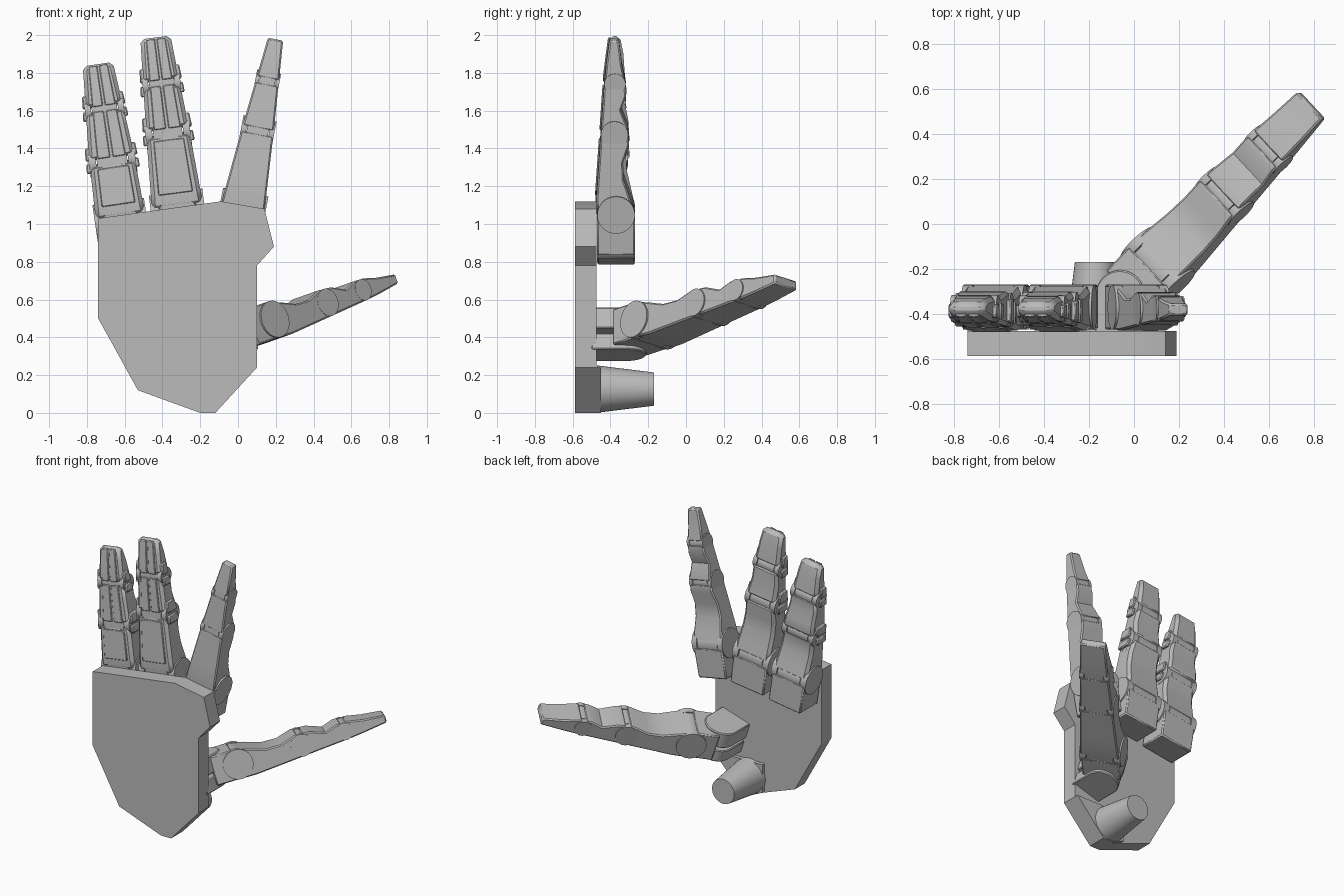
import bpy, bmesh, math
from mathutils import Matrix, Vector

cube = bpy.data.objects.get("Cube")
if cube:
    bpy.data.objects.remove(cube, do_unlink=True)

grey = bpy.data.materials.new("plain_grey")
grey.use_nodes = True
grey.diffuse_color = (0.5, 0.5, 0.5, 1)
grey.node_tree.nodes["Principled BSDF"].inputs["Base Color"].default_value = (0.5, 0.5, 0.5, 1)


def finish(name, bm, matrix=None, bevel=0):
    bmesh.ops.recalc_face_normals(bm, faces=bm.faces)
    me = bpy.data.meshes.new(name)
    bm.to_mesh(me)
    bm.free()
    me.materials.append(grey)
    ob = bpy.data.objects.new(name, me)
    bpy.context.collection.objects.link(ob)
    if matrix:
        ob.matrix_world = matrix
    if bevel:
        mod = ob.modifiers.new("edge", 'BEVEL')
        mod.width = bevel
        mod.segments = 1
        mod.limit_method = 'ANGLE'
        mod.angle_limit = math.radians(45)
    bpy.ops.object.select_all(action='DESELECT')
    ob.select_set(True)
    bpy.context.view_layer.objects.active = ob
    bpy.ops.object.shade_smooth_by_angle(angle=math.radians(28))


def extrude(name, points, depth, matrix=None, bevel=0):
    """Extrude a closed loop of 3D points by a vector."""
    bm = bmesh.new()
    face = bm.faces.new([bm.verts.new(p) for p in points])
    ext = bmesh.ops.extrude_face_region(bm, geom=[face])
    bmesh.ops.translate(bm, vec=Vector(depth),
                        verts=[g for g in ext["geom"] if isinstance(g, bmesh.types.BMVert)])
    finish(name, bm, matrix, bevel)


def lerp(table, u):
    for (a, va), (b, vb) in zip(table, table[1:]):
        if u <= b:
            return va + (vb - va) * (u - a) / (b - a)
    return table[-1][1]


# Finger side profiles: straight outer face, wavy inner face (fraction of length, offset)
OUTER = [(-1, -0.1), (0, -0.1), (0.08, -0.105), (0.8, -0.06), (1, -0.035)]
INNER = [(-1, 0.1), (0, 0.1), (0.1, 0.082), (0.22, 0.056), (0.32, 0.052), (0.42, 0.07),
         (0.5, 0.066), (0.6, 0.048), (0.7, 0.055), (0.78, 0.046), (0.9, 0.038), (1, 0.02)]
INNER_WAVY = [(-1, 0.1), (0, 0.1), (0.1, 0.072), (0.2, 0.04), (0.3, 0.037), (0.4, 0.068),
              (0.5, 0.062), (0.6, 0.025), (0.68, 0.052), (0.76, 0.05), (0.86, 0.03), (1, 0.015)]


def finger(name, matrix, length, widths, joints, root, armoured):
    half = [(-1, widths[0] * 0.95), (-0.1, widths[0]), (0, widths[0]),
            (0.45, widths[1]), (1, widths[2])]
    inner = INNER if armoured else INNER_WAVY
    edge = 0.02 if armoured else 0.008

    def loft(part, u0, u1, w0, w1, lo=None, hi=None, bevel=0.0):
        """Loft rectangular rings along the finger between two fractions."""
        bm = bmesh.new()
        rings = []
        stops = [u for u, v in inner if u0 + 0.01 < u < u1 - 0.01]
        for u in [u0] + stops + [u1]:
            h, a, b = lerp(half, u), lerp(OUTER, u), lerp(inner, u)
            va = lo(a, b) if lo else a
            vb = hi(a, b) if hi else b
            rings.append([bm.verts.new((u * length, v, w * h)) for v, w in
                          ((va, w0), (va, w1), (vb, w1), (vb, w0))])
        for r, s in zip(rings, rings[1:]):
            for i in range(4):
                j = (i + 1) % 4
                bm.faces.new((r[i], r[j], s[j], s[i]))
        bm.faces.new(rings[0])
        bm.faces.new(rings[-1])
        finish(name + "_" + part, bm, matrix, bevel)

    def barrel(part, u, w0, w1, scale):
        h, a, b = lerp(half, u), lerp(OUTER, u), lerp(inner, u)
        bm = bmesh.new()
        bmesh.ops.create_cone(bm, cap_ends=True, segments=32, radius1=(b - a) / 2 * scale,
                              radius2=(b - a) / 2 * scale, depth=(w1 - w0) * h)
        bmesh.ops.translate(bm, verts=bm.verts, vec=(u * length, (a + b) / 2, (w0 + w1) / 2 * h))
        finish(name + "_" + part, bm, matrix)

    # Root block with the first knuckle
    loft("root_block", -root / length, -0.015, -0.95, 0.95, bevel=0.008)
    starts = [0] + list(joints)
    ends = list(joints) + [1]
    for k, (u0, u1) in enumerate(zip(starts, ends)):
        tag = ("lower", "middle", "tip")[k]
        # Knuckle: narrow barrel between two side discs
        barrel(tag + "_barrel", u0, -0.66, 0.66, 0.97)
        for s in (-1, 1):
            barrel(tag + "_disc", u0, min(s * 0.7, s * 1.02), max(s * 0.7, s * 1.02), 1.0)
        # Segment body and the flush tongue that runs into the knuckle
        body_end = u1 - (0.008 if k < 2 else 0)
        loft(tag + "_segment", u0 + 0.02, body_end, -0.98, 0.98, bevel=edge)
        loft(tag + "_tongue", u0 - 0.03, u0 + 0.05, -0.64, 0.64,
             lo=lambda a, b: a + 0.002, hi=lambda a, b: b - 0.008)
        if not armoured:
            continue
        # Raised outer plates, side lugs and paired tip rails
        over = dict(lo=lambda a, b: a - 0.007, hi=lambda a, b: a + 0.01)
        if k == 0:
            loft("back_plate", u0 + 0.1, u1 - 0.04, -0.68, 0.68, bevel=0.004, **over)
        else:
            for s in (-1, 1):
                loft(tag + "_rail", u0 + 0.025, u1 - 0.008, min(s * 0.06, s * 0.62),
                     max(s * 0.06, s * 0.62), bevel=0.004, **over)
                for shift in ((0.02, 0.1), (-0.06, 0.0)):
                    loft(tag + "_lug", u0 + shift[0], u0 + shift[1], min(s * 0.8, s * 1.14),
                         max(s * 0.8, s * 1.14), lo=lambda a, b: a + 0.015,
                         hi=lambda a, b: b - 0.035, bevel=0.006)


def frame(origin, u, v):
    u, v = Vector(u).normalized(), Vector(v)
    w = u.cross(v).normalized()
    v = w.cross(u)
    m = Matrix((u, v, w)).transposed().to_4x4()
    m.translation = origin
    return m


# Palm plate and heel pad
palm = [(-0.74, 1.03), (-0.09, 1.12), (0.14, 1.08), (0.19, 0.88), (0.10, 0.78),
        (0.10, 0.24), (-0.12, 0), (-0.20, 0), (-0.53, 0.12), (-0.74, 0.50)]
extrude("palm", [(x, -0.587, z) for x, z in palm], (0, 0.112, 0))
heel = [(0.10, 0.24), (-0.12, 0), (-0.20, 0), (-0.29, 0.04), (-0.29, 0.24)]
extrude("heel_pad", [(x, -0.48, z) for x, z in heel], (0, 0.03, 0))

# Tapered wrist peg
bm = bmesh.new()
bmesh.ops.create_cone(bm, cap_ends=True, segments=40, radius1=0.125, radius2=0.088, depth=0.3)
finish("wrist_peg", bm, Matrix.Translation((-0.175, -0.32, 0.126)) @ Matrix.Rotation(-math.pi / 2, 4, 'X'))

# Thumb mount: rounded pivot plates, tilted with the thumb and run into the palm
tilt = Matrix.Translation((-0.03, -0.32, 0.415)) @ Matrix.Rotation(math.radians(-17), 4, 'Y')


def pivot_plate(name, z0, z1, r):
    arc = [(r * math.cos(t * math.pi / 16), r * math.sin(t * math.pi / 16)) for t in range(17)]
    loop = arc + [(-r, -0.18), (r, -0.18)]
    extrude(name, [(x, y, z0) for x, y in loop], (0, 0, z1 - z0), tilt, 0.006)


pivot_plate("thumb_lower_pivot", -0.115, -0.025, 0.11)
pivot_plate("thumb_upper_pivot", 0.0, 0.115, 0.115)

# Upright fingers: name, joint x and z, lean, length, half widths, joints, armoured
for name, x, z, lean, length, widths, joints, armoured in (
        ("first_finger", 0.022, 1.07, 11, 0.925, (0.12, 0.088, 0.042), (0.46, 0.75), False),
        ("second_finger", -0.318, 1.07, -7.4, 0.925, (0.14, 0.117, 0.082), (0.45, 0.73), True),
        ("third_finger", -0.62, 1.02, -8.4, 0.835, (0.135, 0.12, 0.082), (0.38, 0.71), True)):
    a = math.radians(lean)
    finger(name, frame((x, -0.37, z), (math.sin(a), 0, math.cos(a)), (0, 1, 0)),
           length, widths, joints, 0.22, armoured)

# Thumb, reaching out sideways and inward, rolled towards the palm
finger("thumb", frame((0.106, -0.18, 0.465), (0.69, 0.72, 0.24), (-0.17, 0.17, 1)),
       1.01, (0.135, 0.112, 0.085), (0.43, 0.72), 0.17, False)
